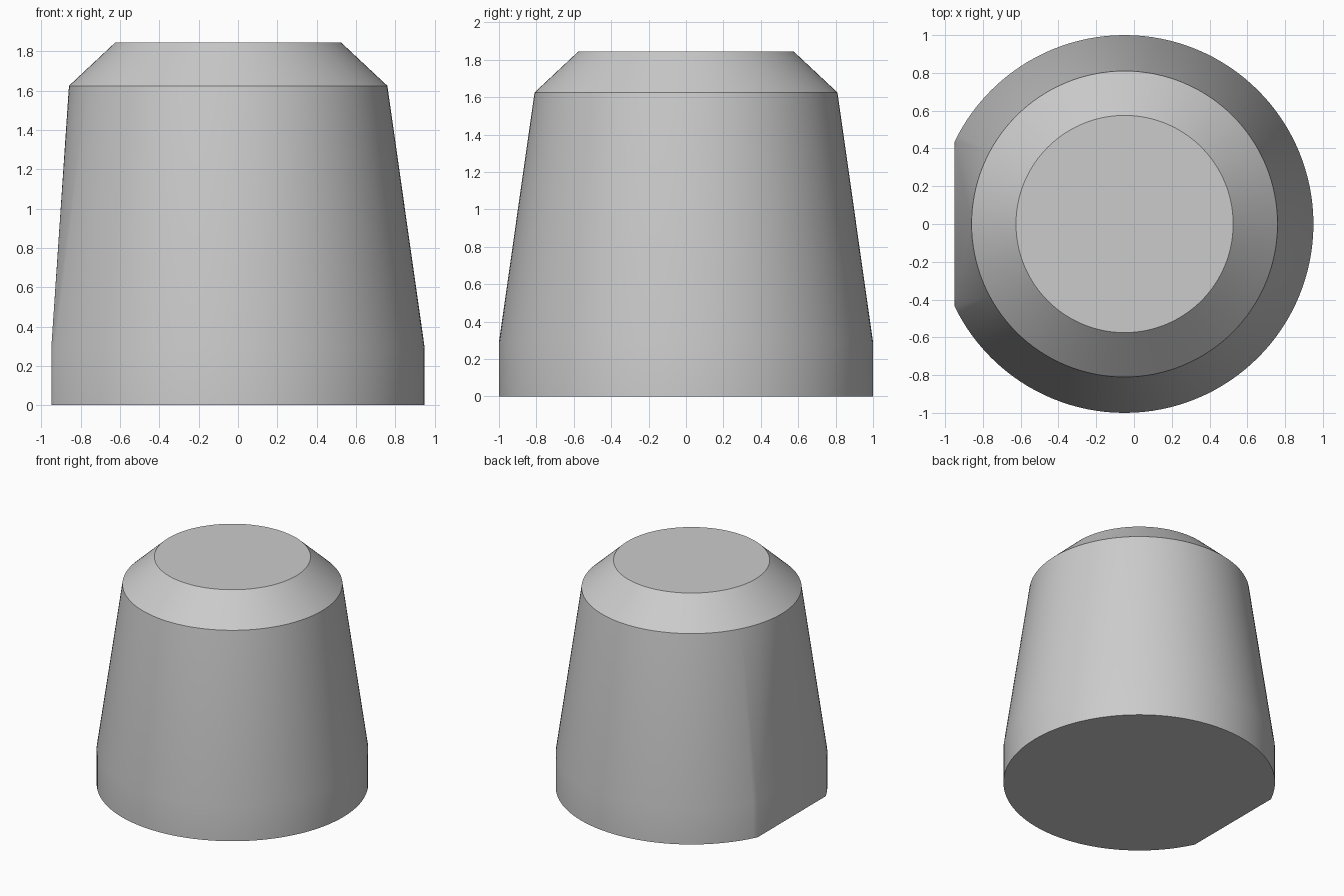
import bpy
import bmesh
from math import cos, sin, pi, radians, sqrt

cube = bpy.data.objects.get("Cube")
if cube:
    bpy.data.objects.remove(cube, do_unlink=True)

SEGMENTS = 128
AXIS_X = -0.05      # centre of the round body
FLAT_X = -0.95      # plane of the flat on the right side


def circle(radius):
    return [(AXIS_X + radius * cos(2 * pi * i / SEGMENTS),
             radius * sin(2 * pi * i / SEGMENTS)) for i in range(SEGMENTS)]


def flatted_circle(radius):
    """Circle with its -x side cut off straight at FLAT_X."""
    half = sqrt(radius ** 2 - (FLAT_X - AXIS_X) ** 2)
    arc = [p for p in circle(radius) if p[0] > FLAT_X + 0.001]
    return arc + [(FLAT_X, half), (FLAT_X, -half)]


# Knob: straight D-shaped base, tapered body, chamfered round top
rings = [(flatted_circle(1.0), 0.0), (flatted_circle(1.0), 0.29),
         (circle(0.81), 1.625), (circle(0.575), 1.845)]
bm = bmesh.new()
for points, z in rings:
    for x, y in points:
        bm.verts.new((x, y, z))
bmesh.ops.convex_hull(bm, input=bm.verts[:])
bmesh.ops.dissolve_limit(bm, angle_limit=radians(0.1),
                         verts=bm.verts[:], edges=bm.edges[:])
bmesh.ops.recalc_face_normals(bm, faces=bm.faces[:])

mesh = bpy.data.meshes.new("knob_body")
bm.to_mesh(mesh)
bm.free()
knob = bpy.data.objects.new("knob_body", mesh)
bpy.context.collection.objects.link(knob)

# Plain grey material
grey = bpy.data.materials.new("light_grey")
grey.use_nodes = True
colour = (0.6, 0.6, 0.6, 1.0)
grey.diffuse_color = colour
grey.node_tree.nodes["Principled BSDF"].inputs["Base Color"].default_value = colour
mesh.materials.append(grey)

# Smooth sides with sharp rims
bpy.ops.object.select_all(action='DESELECT')
knob.select_set(True)
bpy.context.view_layer.objects.active = knob
bpy.ops.object.shade_smooth_by_angle(angle=radians(30))
